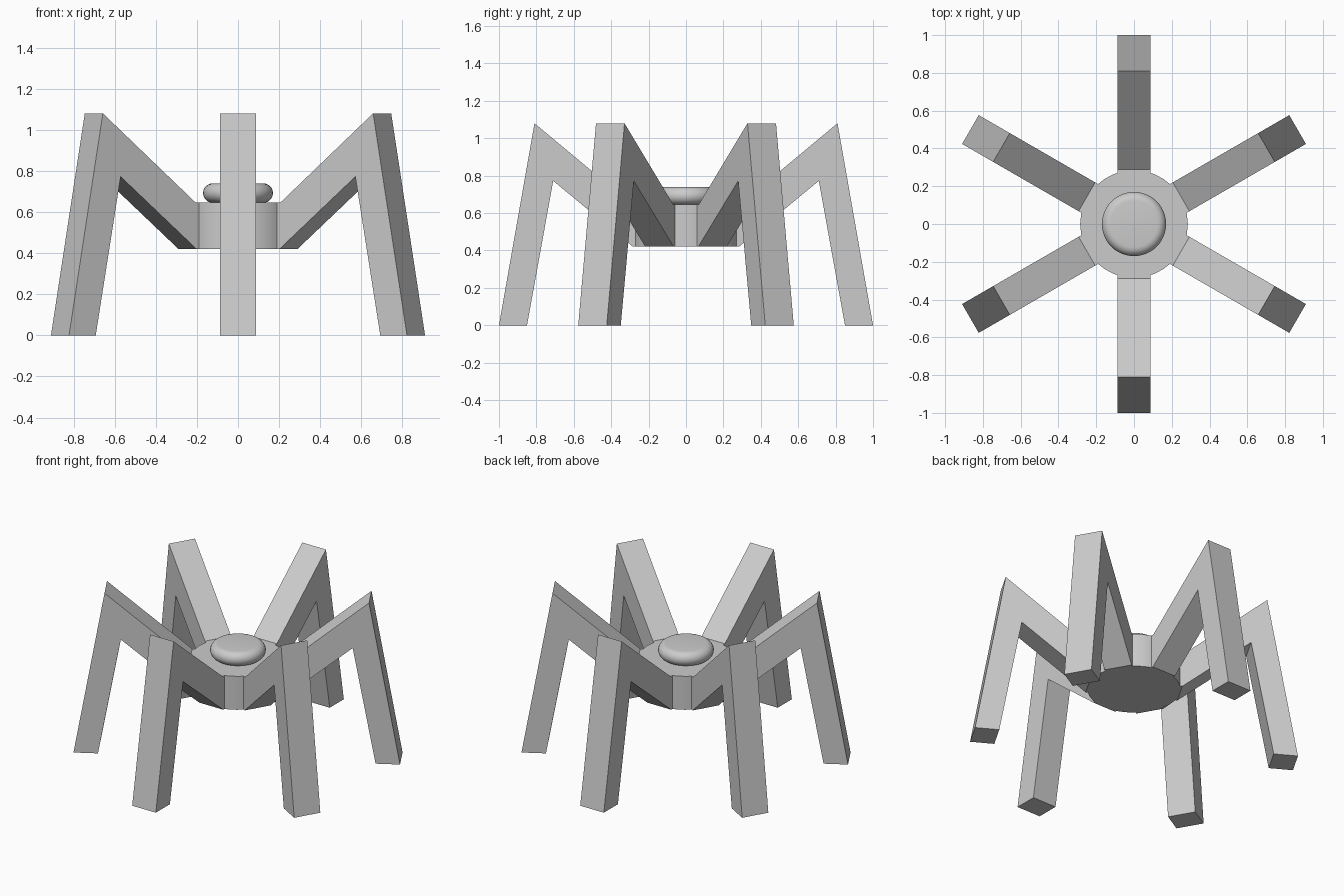
import bpy
import bmesh
from math import radians, sin, cos, pi
from mathutils import Matrix

cube = bpy.data.objects.get("Cube")
if cube:
    bpy.data.objects.remove(cube, do_unlink=True)

GREY = (0.6, 0.6, 0.6, 1.0)
grey = bpy.data.materials.new("plain grey")
grey.use_nodes = True
grey.diffuse_color = GREY
grey.node_tree.nodes["Principled BSDF"].inputs["Base Color"].default_value = GREY


def add_object(name, bm, smooth=False):
    bmesh.ops.recalc_face_normals(bm, faces=bm.faces)
    mesh = bpy.data.meshes.new(name)
    bm.to_mesh(mesh)
    bm.free()
    mesh.materials.append(grey)
    obj = bpy.data.objects.new(name, mesh)
    bpy.context.collection.objects.link(obj)
    if smooth:
        bpy.ops.object.select_all(action="DESELECT")
        obj.select_set(True)
        bpy.context.view_layer.objects.active = obj
        bpy.ops.object.shade_smooth_by_angle(angle=radians(35))
    return obj


def lathe(name, profile, sides):
    """Spin a (radius, height) profile around z and cap both ends."""
    bm = bmesh.new()
    rings = [[bm.verts.new((r * cos(2 * pi * i / sides), r * sin(2 * pi * i / sides), z))
              for i in range(sides)] for r, z in profile]
    for low, high in zip(rings, rings[1:]):
        for i in range(sides):
            j = (i + 1) % sides
            bm.faces.new((low[i], low[j], high[j], high[i]))
    bm.faces.new(rings[0])
    bm.faces.new(rings[-1])
    return add_object(name, bm, smooth=True)


# Round hub
BOTTOM, TOP = 0.42, 0.645
lathe("body", [(0.285, BOTTOM), (0.285, TOP)], 32)

# Flat button with a fully rounded rim
R = 0.047
button = [(0.123 + R * cos(a), TOP + R + R * sin(a))
          for a in (radians(-90 + 15 * k) for k in range(13))]
lathe("top_button", button, 48)

# Bent leg, drawn as (distance from centre, height) and given thickness
HALF_WIDTH = 0.088
LEG = [(0.25, TOP), (0.288, TOP), (0.81, 1.08), (1.0, 0),
       (0.85, 0), (0.71, 0.772), (0.284, BOTTOM), (0.25, BOTTOM)]


def add_leg(name, angle):
    bm = bmesh.new()
    face = bm.faces.new([bm.verts.new((r, -HALF_WIDTH, z)) for r, z in LEG])
    solid = bmesh.ops.extrude_face_region(bm, geom=[face])
    moved = [v for v in solid["geom"] if isinstance(v, bmesh.types.BMVert)]
    bmesh.ops.translate(bm, verts=moved, vec=(0, 2 * HALF_WIDTH, 0))
    bm.transform(Matrix.Rotation(radians(angle), 4, "Z"))
    add_object(name, bm)


NAMES = ("back_left", "back", "back_right", "front_right", "front", "front_left")
for i, side in enumerate(NAMES):
    add_leg(side + "_leg", 30 + 60 * i)
